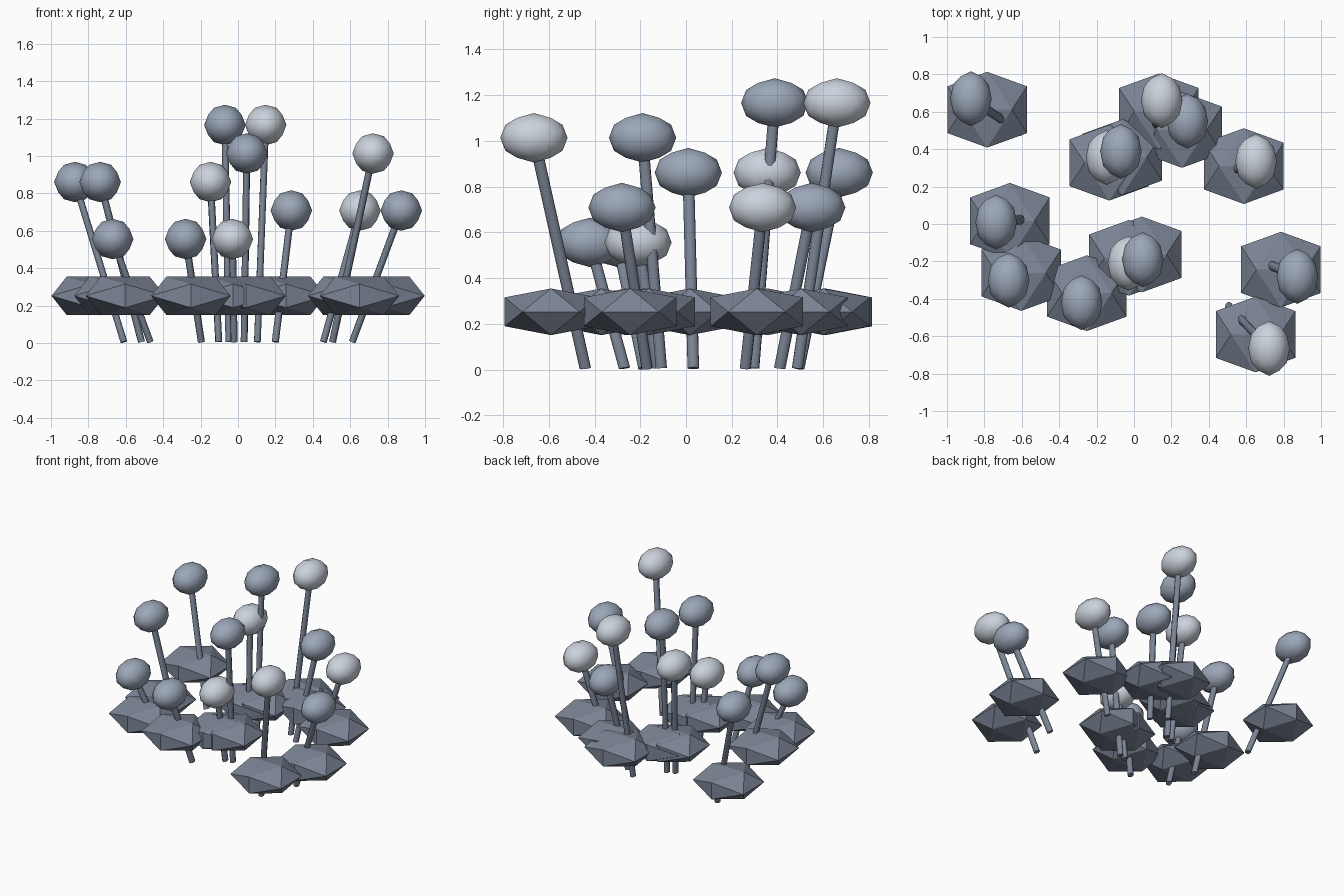
import bpy, bmesh, math
from mathutils import Matrix, Vector

if "Cube" in bpy.data.objects:
    bpy.data.objects.remove(bpy.data.objects["Cube"])

DEPTH = 1.33  # the model is stretched front to back
TURN = Matrix.Rotation(-math.atan2(1, (1 + 5 ** 0.5) / 2), 4, 'Y')  # icosahedron edge faces up


def colour(name, rgb):
    mat = bpy.data.materials.new(name)
    mat.diffuse_color = (*rgb, 1)
    mat.use_nodes = True
    mat.node_tree.nodes["Principled BSDF"].inputs["Base Color"].default_value = mat.diffuse_color
    return mat


pale = colour("pale_grey", (0.60, 0.65, 0.72))
slate = colour("blue_grey", (0.33, 0.385, 0.48))
dark = colour("dark_blue_grey", (0.20, 0.235, 0.305))


def finish(name, bm, mat, smooth):
    mesh = bpy.data.meshes.new(name)
    bm.to_mesh(mesh)
    bm.free()
    mesh.materials.append(mat)
    ob = bpy.data.objects.new(name, mesh)
    bpy.context.collection.objects.link(ob)
    if smooth:
        bpy.ops.object.select_all(action='DESELECT')
        ob.select_set(True)
        bpy.context.view_layer.objects.active = ob
        bpy.ops.object.shade_smooth_by_angle(angle=math.radians(60))
    return ob


def faceted_ball(name, centre, size, detail, mat, smooth):
    bm = bmesh.new()
    m = Matrix.Translation(centre) @ Matrix.Diagonal((*size, 1)) @ TURN
    bmesh.ops.create_icosphere(bm, subdivisions=detail, radius=1, matrix=m)
    return finish(name, bm, mat, smooth)


def rod(name, a, b, radius, mat):
    # round rod in unstretched space, then stretched in y
    a, b = (Vector((p[0], p[1] / DEPTH, p[2])) for p in (a, b))
    d = b - a
    m = (Matrix.Diagonal((1, DEPTH, 1, 1)) @ Matrix.Translation((a + b) / 2)
         @ d.to_track_quat('Z', 'Y').to_matrix().to_4x4())
    bm = bmesh.new()
    bmesh.ops.create_cone(bm, cap_ends=True, segments=8, radius1=radius,
                          radius2=radius, depth=d.length, matrix=m)
    return finish(name, bm, mat, True)


# bud x, bud y, height step, pale or not
plants = [
    (-0.872, 0.67, 2, 0), (-0.737, 0.01, 2, 0), (-0.67, -0.30, 0, 0),
    (-0.28, -0.42, 0, 0), (-0.147, 0.355, 2, 1), (-0.03, -0.21, 0, 1),
    (-0.07, 0.388, 4, 0), (0.047, -0.19, 3, 0), (0.148, 0.66, 4, 1),
    (0.285, 0.55, 1, 0), (0.652, 0.335, 1, 1), (0.722, -0.665, 3, 1),
    (0.873, -0.28, 1, 0),
]

for i, (x, y, step, is_pale) in enumerate(plants, 1):
    z = 0.556 + 0.1525 * step
    # leaning stem
    rod(f"stem_{i:02d}", (0.7 * x, 0.7 * y + 0.025, 0.006), (x, y, z), 0.019, dark)
    # low faceted leaf clump
    faceted_ball(f"leaf_{i:02d}", (0.9 * x, 0.9 * y + 0.008, 0.2525),
                 (0.25, 0.238, 0.12), 1, dark, False)
    # smooth oval bud
    faceted_ball(f"bud_{i:02d}", (x, y, z), (0.111, 0.147, 0.108), 2,
                 pale if is_pale else slate, True)
